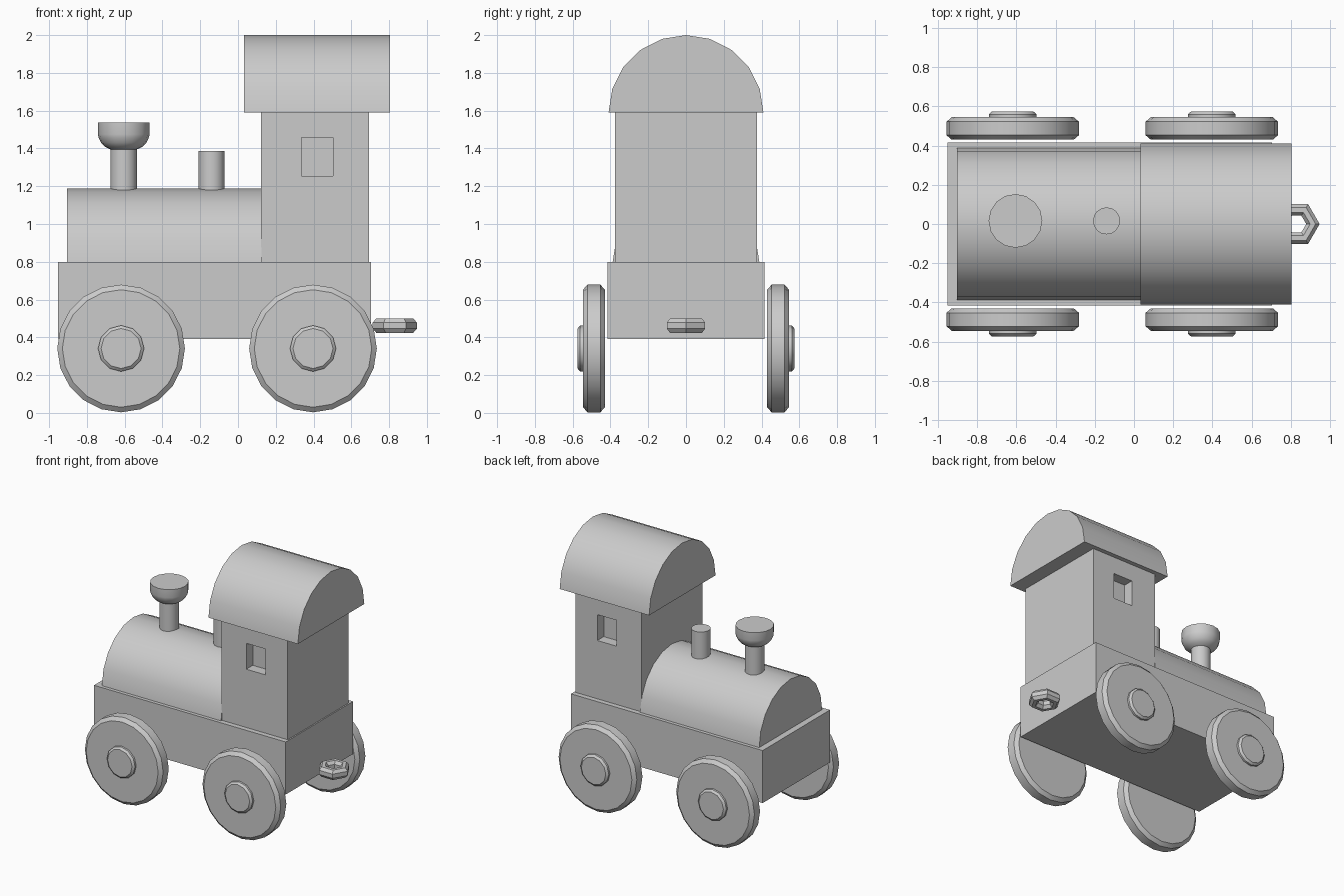
import bpy, bmesh
from math import sin, cos, pi, radians

if "Cube" in bpy.data.objects:
    bpy.data.objects.remove(bpy.data.objects["Cube"])


def finish(name, bm, smooth=True):
    bmesh.ops.recalc_face_normals(bm, faces=bm.faces[:])
    mesh = bpy.data.meshes.new(name)
    bm.to_mesh(mesh)
    bm.free()
    ob = bpy.data.objects.new(name, mesh)
    bpy.context.collection.objects.link(ob)
    if smooth:
        bpy.ops.object.select_all(action='DESELECT')
        ob.select_set(True)
        bpy.context.view_layer.objects.active = ob
        bpy.ops.object.shade_smooth_by_angle(angle=radians(35))
    return ob


def add_box(bm, lo, hi):
    verts = bmesh.ops.create_cube(bm, size=1)["verts"]
    for v in verts:
        v.co = [(a + b) / 2 + c * (b - a) for a, b, c in zip(lo, hi, v.co)]


def box(name, lo, hi):
    bm = bmesh.new()
    add_box(bm, lo, hi)
    return finish(name, bm, False)


def half_round(name, x0, x1, z, r):
    """Half cylinder along x with a flat underside, ten facets over the arch."""
    bm = bmesh.new()
    arc = [bm.verts.new((x0, r * cos(pi * i / 10), z + r * sin(pi * i / 10)))
           for i in range(11)]
    face = bm.faces.new(arc)
    ext = bmesh.ops.extrude_face_region(bm, geom=[face], use_keep_orig=True)["geom"]
    for v in ext:
        if isinstance(v, bmesh.types.BMVert):
            v.co.x = x1
    return finish(name, bm)


def lathe(name, profile, n, loc, axis='z', ring=False, smooth=True):
    """Turn (radius, height) points around an axis; ring closes the profile on itself."""
    bm = bmesh.new()
    loops = []
    for r, h in profile:
        loop = []
        for i in range(n):
            c, s = r * cos(2 * pi * i / n), r * sin(2 * pi * i / n)
            p = (c, s, h) if axis == 'z' else (c, h, s)
            loop.append(bm.verts.new([a + b for a, b in zip(p, loc)]))
        loops.append(loop)
    pairs = list(zip(loops, loops[1:] + loops[:1]))
    for a, b in pairs if ring else pairs[:-1]:
        for i in range(n):
            j = (i + 1) % n
            bm.faces.new((a[i], a[j], b[j], b[i]))
    if not ring:
        bm.faces.new(loops[0])
        bm.faces.new(loops[-1])
    return finish(name, bm, smooth)


# Chassis, boiler and roof
box("chassis", (-0.953, -0.415, 0.39), (0.703, 0.415, 0.80))
half_round("boiler", -0.904, 0.125, 0.80, 0.388)
half_round("cab_roof", 0.032, 0.804, 1.59, 0.41)

# Cab with a window recess on both sides
cab = box("cab", (0.122, -0.376, 0.80), (0.693, 0.376, 1.59))
bm = bmesh.new()
for lo, hi in ((-0.5, -0.296), (0.296, 0.5)):
    add_box(bm, (0.335, lo, 1.255), (0.503, hi, 1.457))
cutter = finish("window_cutter", bm, False)
cutter.hide_render = True
cutter.hide_set(True)
cut = cab.modifiers.new("windows", 'BOOLEAN')
cut.operation = 'DIFFERENCE'
cut.solver = 'EXACT'
cut.object = cutter

# Flared chimney and steam dome
lathe("chimney", [(0.07, 1.15), (0.07, 1.395), (0.098, 1.408), (0.12, 1.43),
                  (0.133, 1.458), (0.137, 1.475), (0.137, 1.538)],
      16, (-0.605, 0.016, 0))
lathe("steam_dome", [(0.069, 1.15), (0.069, 1.387)], 16, (-0.14, 0.016, 0))

# Chamfered wheels with hub caps
for end, x in (("front", -0.619), ("rear", 0.397)):
    for side, s in (("right", -1), ("left", 1)):
        loc = (x, 0, 0.341)
        lathe(f"{end}_{side}_wheel",
              [(0.311, s * 0.43), (0.338, s * 0.453),
               (0.338, s * 0.522), (0.311, s * 0.545)], 20, loc, 'y')
        lathe(f"{end}_{side}_hub",
              [(0.122, s * 0.53), (0.122, s * 0.56), (0.106, s * 0.574)],
              12, loc, 'y')

# Hexagonal coupling ring
octagon = [(0.083 + 0.037 * cos(a), 0.042 * sin(a))
           for a in (pi / 8 + i * pi / 4 for i in range(8))]
lathe("coupling_ring", octagon, 6, (0.83, 0, 0.462), ring=True, smooth=False)
